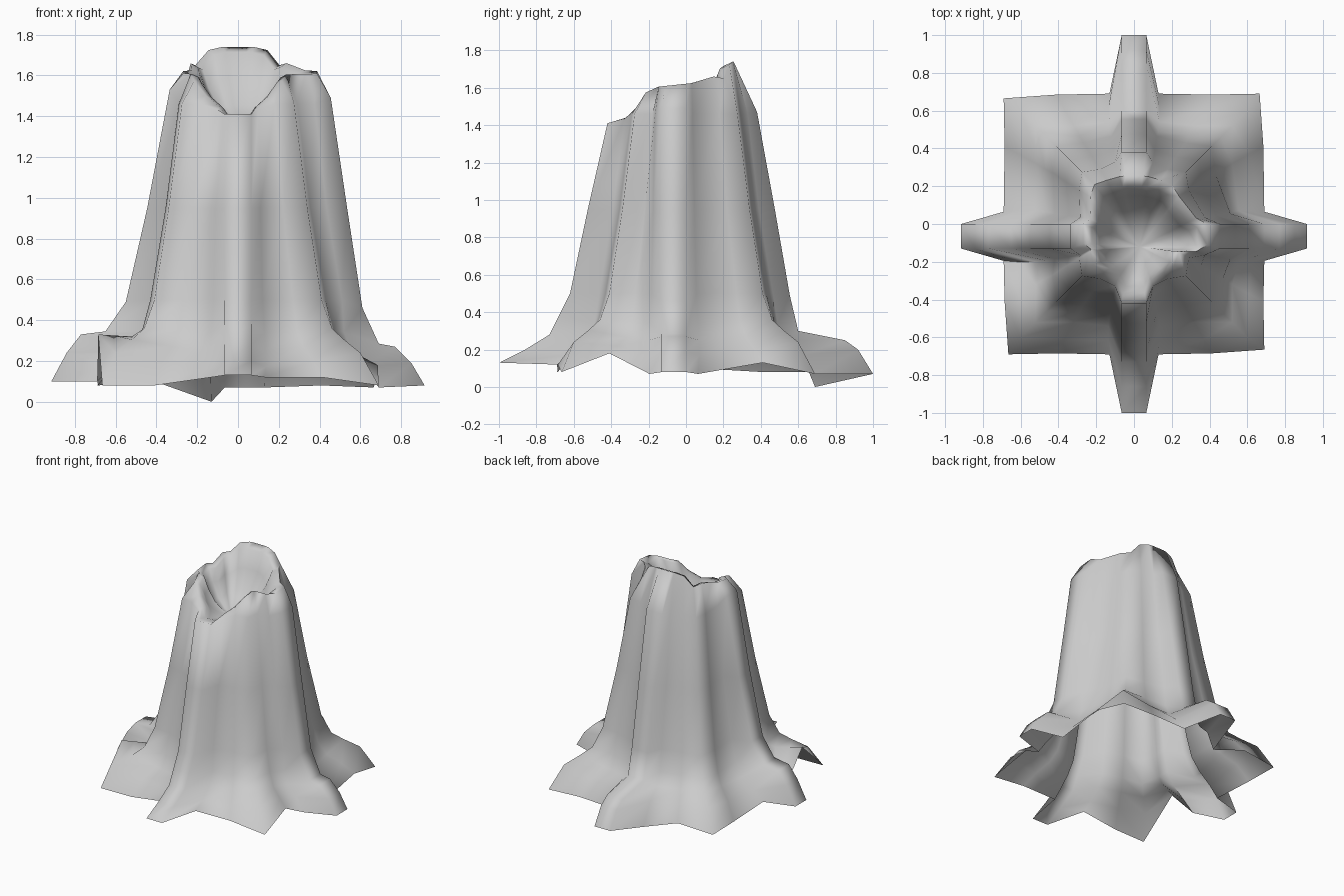
import bpy, bmesh
from mathutils import Vector

if "Cube" in bpy.data.objects:
    bpy.data.objects.remove(bpy.data.objects["Cube"])

# Each trunk level: (outward, sideways, height) for root tip, shoulder, middle, corner
LEVELS = [
    [(1.00, .065, .10), (.69, .13, .10), (.685, .41, .12), (.665, .69, .08)],  # ground edge
    [(.88, .065, .22), (.62, .135, .17), (.61, .37, .20), (.60, .60, .24)],    # root slope
    [(.75, .065, .285), (.54, .135, .25), (.52, .32, .27), (.52, .52, .305)],  # root crest
    [(.67, .065, .36), (.49, .13, .34), (.47, .29, .35), (.46, .46, .36)],
    [(.60, .065, .49), (.465, .12, .50), (.43, .27, .50), (.41, .41, .50)],    # trunk foot
    [(.50, .065, .95), (.39, .11, .95), (.355, .22, .95), (.34, .34, .95)],
    [(.41, .065, 1.45), (.33, .10, 1.45), (.29, .18, 1.45), (.275, .275, 1.45)],  # shoulder
]
# Root ridges, front / right / back / left: (outward, height) per level
RIDGES = [
    [(1.0, .13), (.86, .20), (.73, .28), (.68, .38), (.62, .50), (.525, .95), (.42, 1.42)],
    [(.915, .08), (.85, .19), (.77, .27), (.69, .285), (.61, .46), (.535, .95), (.455, 1.48)],
    [(1.0, .07), (.92, .20), (.85, .25), (.60, .30), (.555, .49), (.475, .95), (.38, 1.46)],
    [(.915, .10), (.84, .24), (.77, .33), (.65, .345), (.55, .49), (.445, .95), (.335, 1.52)],
]
# One side runs counter-clockwise: point type and sideways sign
COLUMNS = [(2, -1), (1, -1), (0, -1), (0, 1), (1, 1), (2, 1), (3, 1)]
SIDES = [Vector((0, -1)), Vector((1, 0)), Vector((0, 1)), Vector((-1, 0))]
# Uneven ground edge heights, front / right / back / left
EDGE_Z = [
    [.08, .12, .13, .13, .12, .12, .08],
    [.18, .07, .08, .08, .07, .13, .07],
    [.08, .07, .07, .07, .00, .10, .08],
    [.08, .10, .10, .10, .10, .33, .08],
]
# Curled-up skirt: (side, column) -> heights of the next two levels
CURL = {(3, 5): (.325, .32), (1, 0): (.22, .265)}
# Rim against shoulder ring, per side: root tip, shoulder, middle, corner
RIM_SCALE = [(.87, .90, .88, .78), (.85, .88, .82, .74),
             (.67, .76, .80, .76), (.80, .80, .80, .78)]


def rim_height(y):
    """Rim is notched at the front and tall at the back."""
    pts = [(-.5, 1.40), (-.36, 1.40), (-.28, 1.46), (-.2, 1.60),
           (.08, 1.63), (.17, 1.67), (.25, 1.74), (.5, 1.74)]
    for (a, za), (b, zb) in zip(pts, pts[1:]):
        if y <= b:
            return za + (zb - za) * (y - a) / (b - a)
    return pts[-1][1]


def ring(level):
    pts = []
    for side, o in enumerate(SIDES):
        l = Vector((-o.y, o.x))
        for c, (kind, sign) in enumerate(COLUMNS):
            out, lat, z = LEVELS[level][kind]
            if kind == 0:
                out, z = RIDGES[side][level]
            p = o * out + l * lat * sign
            if kind < 2 and side in (1, 3):   # side roots sit a little forward
                p.y -= .065
                if kind == 1:
                    p.x += .045 * min(1, max(0, level - 1) / 3)
            if level == 0:
                z = EDGE_Z[side][c]
            elif level < 3 and (side, c) in CURL:
                z = CURL[side, c][level - 1]
            if level == 6:
                z = min(z + .01, rim_height(p.y) + .01)
            pts.append(Vector((p.x, p.y, z)))
    return pts


rings = [ring(i) for i in range(len(LEVELS))]

# Broken rim, pulled in from the trunk shoulder
rim = []
for i, p in enumerate(rings[-1]):
    side, c = divmod(i, 7)
    s = RIM_SCALE[side][COLUMNS[c][0]]
    z = rim_height(p.y * s)
    if p.y > .1 and c == 6:
        z = 1.65                              # dips beside the tall back
    rim.append(Vector((p.x * s, p.y * s, z)))
rings.append(rim)


def hollow_ring(s, t):
    c = Vector((.03, -.12, 1.36))
    return [Vector((c.x + (p.x - c.x) * s, c.y + (p.y - c.y) * s,
                    p.z + (c.z - p.z) * t)) for p in rim]


# Rim thickness, then the funnel-shaped hollow
rings += [hollow_ring(s, t) for s, t in ((.85, .07), (.72, .40), (.5, .75), (.25, .95))]

bm = bmesh.new()
rows = [[bm.verts.new(p) for p in r] for r in rings]
n = len(rows[0])
for a, b in zip(rows, rows[1:]):
    for i in range(n):
        j = (i + 1) % n
        bm.faces.new((a[i], a[j], b[j], b[i]))
centre = bm.verts.new((.03, -.12, 1.36))
for i in range(n):
    bm.faces.new((rows[-1][i], rows[-1][(i + 1) % n], centre))

mesh = bpy.data.meshes.new("hollow_stump")
bm.to_mesh(mesh)
bm.free()
stump = bpy.data.objects.new("hollow_stump", mesh)
bpy.context.collection.objects.link(stump)
bpy.context.view_layer.objects.active = stump
stump.select_set(True)
bpy.ops.object.shade_smooth_by_angle(angle=1.6)
